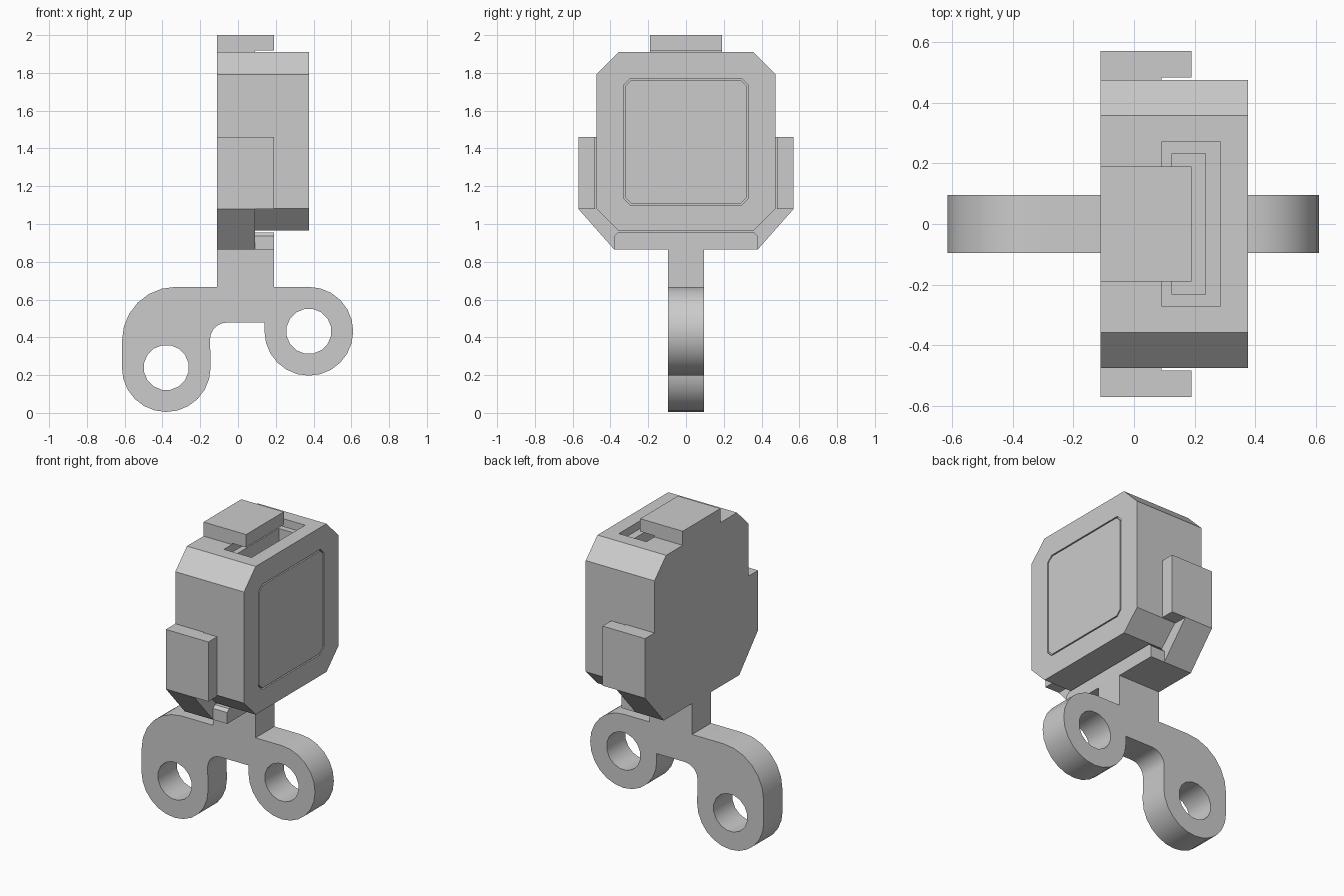
import bpy, bmesh, math
from mathutils import Vector

cube = bpy.data.objects.get("Cube")
if cube:
    bpy.data.objects.remove(cube, do_unlink=True)

grey = bpy.data.materials.new("plain grey")
grey.use_nodes = True
grey.diffuse_color = (0.6, 0.6, 0.6, 1)
grey.node_tree.nodes["Principled BSDF"].inputs["Base Color"].default_value = (0.6, 0.6, 0.6, 1)


def prism(name, points, axis, start, end):
    """Extrude an outline: (y, z) points along x, or (x, z) points along y."""
    bm = bmesh.new()
    place = (lambda p: (start, p[0], p[1])) if axis == "x" else (lambda p: (p[0], start, p[1]))
    face = bm.faces.new([bm.verts.new(place(p)) for p in points])
    new = bmesh.ops.extrude_face_region(bm, geom=[face])["geom"]
    step = Vector((end - start, 0, 0)) if axis == "x" else Vector((0, end - start, 0))
    bmesh.ops.translate(bm, verts=[g for g in new if isinstance(g, bmesh.types.BMVert)], vec=step)
    bmesh.ops.recalc_face_normals(bm, faces=bm.faces)
    mesh = bpy.data.meshes.new(name)
    bm.to_mesh(mesh)
    bm.free()
    mesh.materials.append(grey)
    obj = bpy.data.objects.new(name, mesh)
    bpy.context.collection.objects.link(obj)
    return obj


def rect(u0, u1, v0, v1):
    return [(u0, v0), (u1, v0), (u1, v1), (u0, v1)]


def box(name, x, y, z):
    return prism(name, rect(*y, *z), "x", *x)


def mirrored(half):
    """Close a right-hand outline with its mirror image."""
    return half + [(-u, v) for u, v in reversed(half)]


def chamfered(half_width, bottom, top, c):
    return mirrored([(half_width - c, top), (half_width, top - c),
                     (half_width, bottom + c), (half_width - c, bottom)])


def arc(cx, cz, r, a0, a1, n):
    angles = [math.radians(a0 + (a1 - a0) * i / n) for i in range(n + 1)]
    return [(cx + r * math.cos(a), cz + r * math.sin(a)) for a in angles]


def cut(obj, cutters):
    """Subtract the cutters, keep the result, drop the cutters."""
    for cutter in cutters:
        cutter.hide_render = True
        mod = obj.modifiers.new("cut", "BOOLEAN")
        mod.operation, mod.solver, mod.object = "DIFFERENCE", "EXACT", cutter
    graph = bpy.context.evaluated_depsgraph_get()
    mesh = bpy.data.meshes.new_from_object(obj.evaluated_get(graph))
    obj.modifiers.clear()
    obj.data = mesh
    for cutter in cutters:
        bpy.data.objects.remove(cutter, do_unlink=True)


BACK, SEAM, LIP, FACE = -0.11, 0.09, 0.19, 0.375

# Chamfered housing with a panel recess and a stepped slot in its top
housing = prism("housing", chamfered(0.475, 0.965, 1.91, 0.118), "x", SEAM, FACE)
cut(housing, [
    prism("panel_cutter", chamfered(0.33, 1.1, 1.77, 0.035), "x", FACE - 0.012, FACE + 0.1),
    box("slot_cutter", (SEAM - 0.05, 0.285), (-0.27, 0.27), (1.86, 2.1)),
    box("deep_slot_cutter", (0.125, 0.235), (-0.233, 0.233), (1.6, 2.1)),
])
prism("face_panel", chamfered(0.322, 1.108, 1.762, 0.032), "x", FACE - 0.013, FACE)

# Back bracket with tabs on the top and sides and a tapered foot
prism("back_bracket", mirrored([
    (0.19, 2.0), (0.19, 1.91), (0.357, 1.91), (0.475, 1.792), (0.475, 1.46),
    (0.57, 1.46), (0.57, 1.08), (0.38, 0.865)]), "x", BACK, SEAM)

# Lips that reach forward over the housing
box("top_lip", (SEAM, LIP), (-0.19, 0.19), (1.918, 2.0))
for side, name in ((1, "left_lip"), (-1, "right_lip")):
    box(name, (SEAM, LIP), sorted((side * 0.482, side * 0.57)), (1.08, 1.46))
prism("bottom_lip", mirrored([(0.362, 0.955), (0.38, 0.937), (0.38, 0.865)]), "x", SEAM, LIP)

# Two-lobed mounting arm and neck, drawn as one outline
R = 0.235
outline = [(BACK, 0.866), (BACK, 0.667)]
outline += arc(-0.33, 0.383, 0.284, 90, 180, 6)
outline += arc(-0.38, 0.24, R, 180, 360, 12)
outline += arc(-0.06, 0.39, 0.088, 180, 90, 5)
outline += [(0.14, 0.478)]
outline += arc(0.375, 0.432, R, 180, 450, 18)
outline += [(LIP, 0.667), (LIP, 0.866)]
arm = prism("mounting_arm", outline, "y", -0.095, 0.095)
cut(arm, [prism("hole_cutter", arc(x, z, 0.12, 11.25, 348.75, 15), "y", -0.2, 0.2)
          for x, z in ((-0.38, 0.24), (0.375, 0.432))])

bpy.ops.object.select_all(action="DESELECT")
arm.select_set(True)
bpy.context.view_layer.objects.active = arm
bpy.ops.object.shade_smooth_by_angle(angle=math.radians(35))
